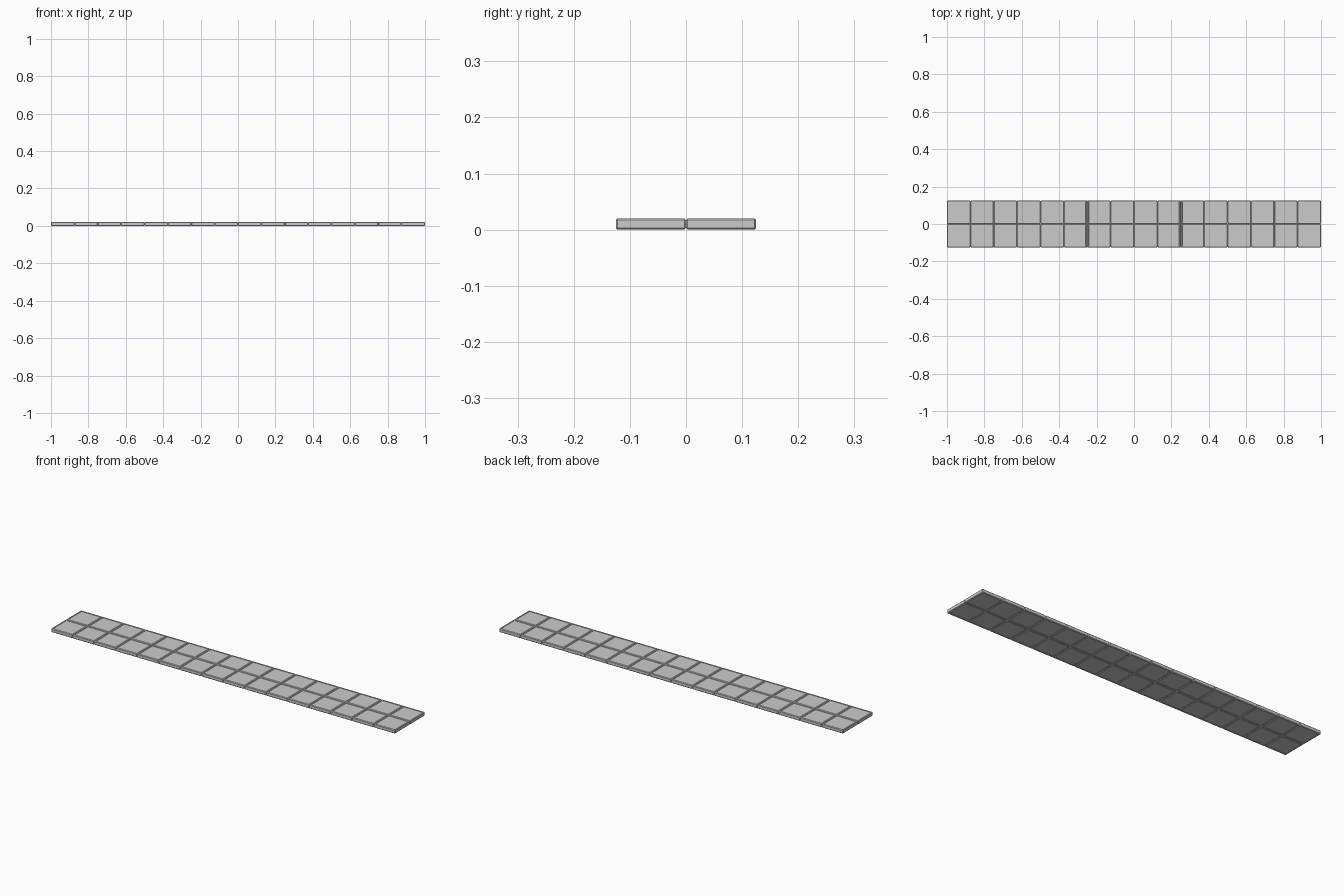
import bpy, bmesh
from mathutils import Matrix

if "Cube" in bpy.data.objects:
    bpy.data.objects.remove(bpy.data.objects["Cube"])

COLS, ROWS = 16, 2
TILE, HEIGHT = 0.125, 0.02
CHAMFER, RIM, RECESS = 0.003, 0.007, 0.002


def tile_mesh():
    # Chamfered square slab
    bm = bmesh.new()
    bmesh.ops.create_cube(bm, size=1, matrix=Matrix.Diagonal((TILE, TILE, HEIGHT, 1)))
    bmesh.ops.bevel(bm, geom=bm.edges[:], offset=CHAMFER, segments=1,
                    profile=0.5, affect='EDGES')
    bm.normal_update()
    # Narrow rim around a shallow panel on the top and the underside
    panels = [f for f in bm.faces if abs(f.normal.z) > 0.99]
    bmesh.ops.inset_individual(bm, faces=panels, thickness=RIM)
    walls = 0.0003
    bmesh.ops.inset_individual(bm, faces=panels, thickness=walls, depth=-RECESS)
    bm.normal_update()
    mesh = bpy.data.meshes.new("tile")
    bm.to_mesh(mesh)
    bm.free()
    return mesh


# Two rows of sixteen tiles laid edge to edge
mesh = tile_mesh()
for r in range(ROWS):
    for c in range(COLS):
        tile = bpy.data.objects.new(f"tile_{r + 1}_{c + 1}", mesh)
        tile.location = ((c - (COLS - 1) / 2) * TILE,
                         (r - (ROWS - 1) / 2) * TILE, HEIGHT / 2)
        bpy.context.collection.objects.link(tile)
